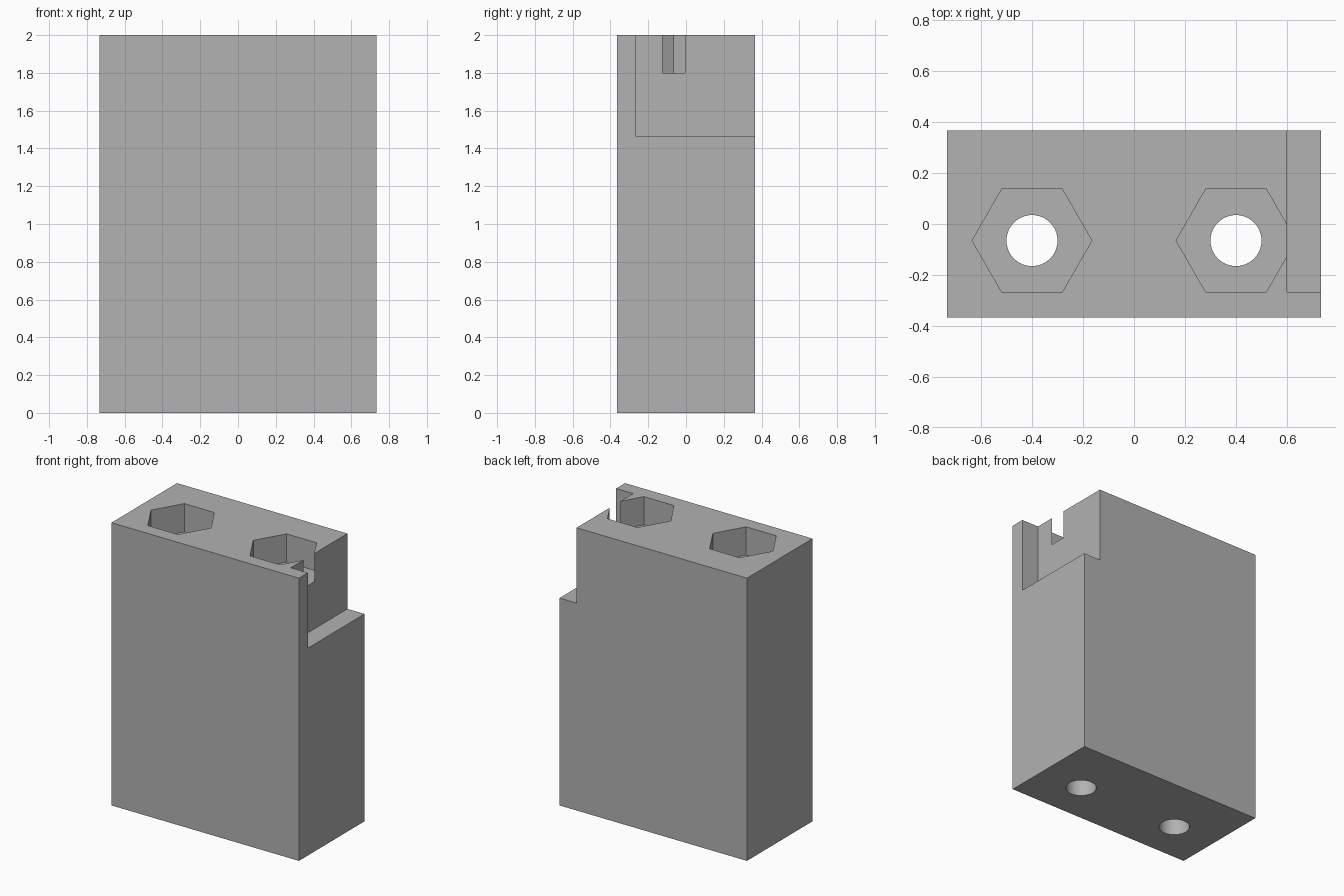
import bpy
import math

cube = bpy.data.objects.get("Cube")
if cube:
    bpy.data.objects.remove(cube, do_unlink=True)

WIDTH, DEPTH, HEIGHT = 1.467, 0.733, 2.0
HOLE_X, HOLE_Y = 0.4, -0.065

grey = bpy.data.materials.new("plain grey")
grey.use_nodes = True
colour = (0.445, 0.445, 0.445, 1)
grey.diffuse_color = colour
grey.node_tree.nodes["Principled BSDF"].inputs["Base Color"].default_value = colour


def box(name, low, high):
    """Axis-aligned box between two corners."""
    centre = [(a + b) / 2 for a, b in zip(low, high)]
    bpy.ops.mesh.primitive_cube_add(size=1, location=centre)
    obj = bpy.context.object
    obj.name = name
    obj.scale = [b - a for a, b in zip(low, high)]
    bpy.ops.object.transform_apply(location=True, rotation=True, scale=True)
    obj.data.materials.append(grey)
    return obj


def prism(name, sides, radius, x, bottom, top, turn=0):
    """Upright prism on the hole axis at the given x."""
    bpy.ops.mesh.primitive_cylinder_add(
        vertices=sides, radius=radius, depth=top - bottom,
        location=(x, HOLE_Y, (bottom + top) / 2), rotation=(0, 0, turn))
    obj = bpy.context.object
    obj.name = name
    obj.data.materials.append(grey)
    return obj


def cut(target, cutter):
    """Subtract the cutter and remove it."""
    mod = target.modifiers.new(cutter.name, "BOOLEAN")
    mod.operation = "DIFFERENCE"
    mod.solver = "EXACT"
    mod.object = cutter
    bpy.context.view_layer.objects.active = target
    bpy.ops.object.modifier_apply(modifier=mod.name)
    bpy.data.objects.remove(cutter, do_unlink=True)


# Main block
block = box("mounting_block", (-WIDTH / 2, -DEPTH / 2, 0),
            (WIDTH / 2, DEPTH / 2, HEIGHT))

# Corner notch at the upper left back
cut(block, box("corner_notch", (0.6, -0.267, 1.467), (1, 1, 2.5)))

# Hexagonal nut pockets with bolt holes through the full height
for x in (-HOLE_X, HOLE_X):
    cut(block, prism("nut_pocket", 6, 0.235, x, 1.8, 2.2, math.pi / 6))
    cut(block, prism("bolt_hole", 64, 0.1, x, -0.2, 2.3))

# Round hole walls, crisp edges elsewhere
bpy.ops.object.select_all(action="DESELECT")
block.select_set(True)
bpy.context.view_layer.objects.active = block
bpy.ops.object.shade_smooth_by_angle(angle=math.radians(30))
